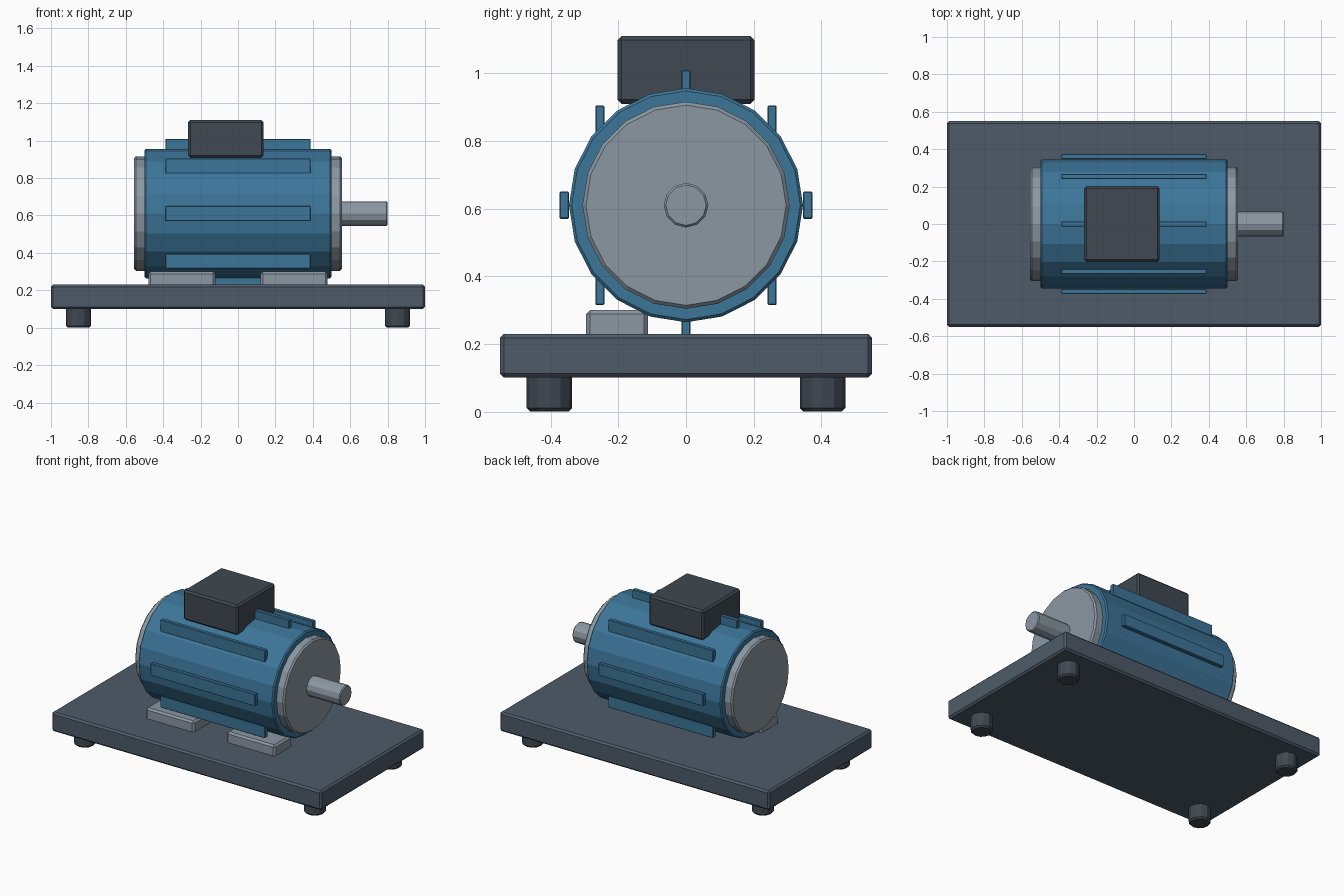
import bpy
from math import pi, sin, cos

if "Cube" in bpy.data.objects:
    bpy.data.objects.remove(bpy.data.objects["Cube"])


def mat(name, rgb):
    m = bpy.data.materials.new(name)
    m.diffuse_color = (*rgb, 1)
    m.use_nodes = True
    m.node_tree.nodes["Principled BSDF"].inputs["Base Color"].default_value = m.diffuse_color
    return m


SLATE = mat("slate", (0.075, 0.105, 0.14))
BLUE = mat("blue", (0.045, 0.18, 0.32))
DARK = mat("dark", (0.05, 0.066, 0.083))
STEEL = mat("steel", (0.26, 0.31, 0.36))


def finish(ob, name, material, bevel):
    ob.name = name
    ob.data.materials.append(material)
    if bevel:
        b = ob.modifiers.new("edge", "BEVEL")
        b.width = bevel
        b.segments = 1
        b.limit_method = 'ANGLE'
        b.angle_limit = pi / 4
    return ob


def box(name, centre, size, material, bevel=0.01):
    bpy.ops.mesh.primitive_cube_add(size=1, location=centre)
    ob = bpy.context.object
    for v in ob.data.vertices:
        v.co = [c * s for c, s in zip(v.co, size)]
    return finish(ob, name, material, bevel)


def cylinder(name, centre, radius, length, sides, material, along_x=False, bevel=0.01):
    bpy.ops.mesh.primitive_cylinder_add(
        vertices=sides, radius=radius, depth=length, location=centre,
        rotation=(0, pi / 2, pi) if along_x else (0, 0, 0))
    return finish(bpy.context.object, name, material, bevel)


AXIS_Z = 0.61

# Base plate on four round rubber feet
box("base_plate", (0, 0, 0.165), (2, 1.1, 0.13), SLATE, 0.012)
for x in (-0.853, 0.853):
    for y in (-0.404, 0.404):
        cylinder("rubber_foot", (x, y, 0.06), 0.067, 0.12, 12, DARK)

# Motor body, end caps and output shaft
cylinder("motor_body", (0, 0, AXIS_Z), 0.346, 1.0, 20, BLUE, True, 0.008)
for x in (-0.51, 0.51):
    cylinder("end_cap", (x, 0, AXIS_Z), 0.306, 0.09, 20, STEEL, True)
cylinder("output_shaft", (0.65, 0, AXIS_Z), 0.066, 0.3, 12, STEEL, True, 0.006)

# Eight cooling fins around the body, all upright
for i in range(8):
    a = i * pi / 4
    box("cooling_fin", (0, 0.36 * cos(a), AXIS_Z + 0.36 * sin(a)),
        (0.777, 0.027, 0.08), BLUE, 0.003)

# Terminal box on top and two mounting blocks under the front side
box("terminal_box", (-0.065, 0, 1.01), (0.404, 0.404, 0.2), DARK, 0.012)
for x in (-0.3, 0.3):
    box("mounting_block", (x, -0.204, 0.255), (0.358, 0.184, 0.09), STEEL, 0.012)
